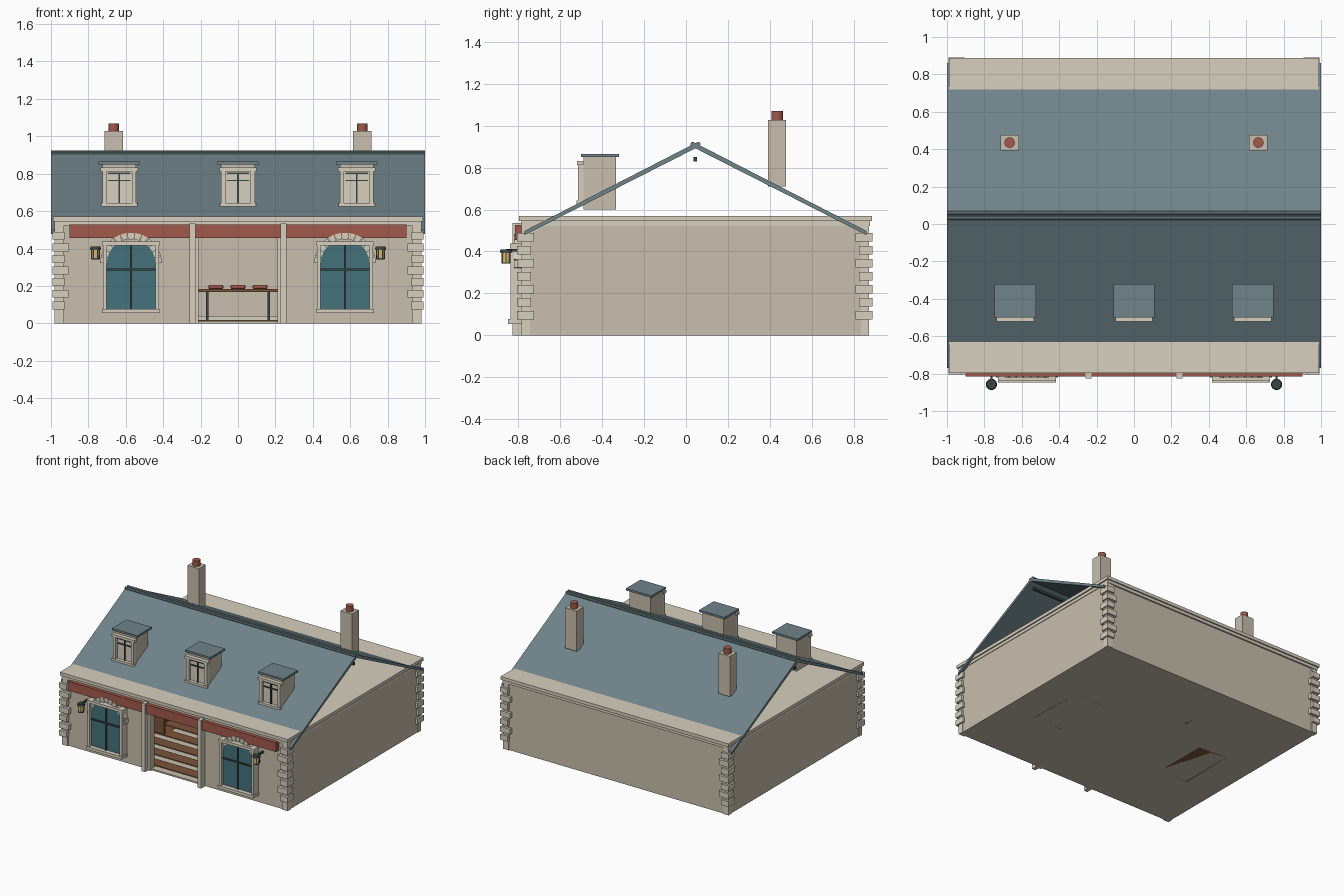
import bpy, bmesh, math
from mathutils import Matrix, Vector

if "Cube" in bpy.data.objects:
    bpy.data.objects.remove(bpy.data.objects["Cube"])

def material(name, rgb):
    m = bpy.data.materials.new(name)
    m.diffuse_color = (*rgb, 1)
    m.use_nodes = True
    m.node_tree.nodes["Principled BSDF"].inputs["Base Color"].default_value = m.diffuse_color
    return m

STONE = material("stone", (0.58, 0.52, 0.42))
TRIM = material("trim", (0.68, 0.63, 0.52))
SLATE = material("slate", (0.16, 0.23, 0.25))
RED = material("red", (0.36, 0.10, 0.07))
GLASS = material("glass", (0.06, 0.17, 0.20))
DARK = material("dark_metal", (0.04, 0.06, 0.06))
WOOD = material("wood", (0.20, 0.09, 0.04))
GOLD = material("lamp_glow", (0.75, 0.50, 0.16))

def finish(name, bm, mat):
    bmesh.ops.recalc_face_normals(bm, faces=bm.faces)
    me = bpy.data.meshes.new(name)
    bm.to_mesh(me)
    bm.free()
    me.materials.append(mat)
    ob = bpy.data.objects.new(name, me)
    bpy.context.collection.objects.link(ob)
    return ob

def add_box(bm, x0, x1, y0, y1, z0, z1):
    m = Matrix.Translation(((x0 + x1) / 2, (y0 + y1) / 2, (z0 + z1) / 2))
    bmesh.ops.create_cube(bm, size=1, matrix=m @ Matrix.Diagonal((x1 - x0, y1 - y0, z1 - z0, 1)))

def boxes(name, mat, *dims):
    bm = bmesh.new()
    for d in dims:
        add_box(bm, *d)
    return finish(name, bm, mat)

def cylinder(name, mat, r0, r1, depth, centre, axis='Z', sides=16):
    bm = bmesh.new()
    rot = {'Z': Matrix(), 'X': Matrix.Rotation(math.pi / 2, 4, 'Y'), 'Y': Matrix.Rotation(math.pi / 2, 4, 'X')}[axis]
    bmesh.ops.create_cone(bm, cap_ends=True, segments=sides, radius1=r0, radius2=r1, depth=depth,
                          matrix=Matrix.Translation(centre) @ rot)
    return finish(name, bm, mat)

def extrude_profile(name, mat, pts, vec):
    bm = bmesh.new()
    f = bm.faces.new([bm.verts.new(p) for p in pts])
    ext = bmesh.ops.extrude_face_region(bm, geom=[f])
    bmesh.ops.translate(bm, vec=vec, verts=[g for g in ext['geom'] if isinstance(g, bmesh.types.BMVert)])
    return finish(name, bm, mat)

F, B, W = -0.775, 0.865, 0.975   # front, back and side wall faces
T = 0.04

# Hollow shell with an open shop front
boxes("walls", STONE,
      (-W, W, F, B, 0, 0.012),
      (-W, W, B - T, B, 0.012, 0.525),
      (-W, -W + T, F, B - T, 0.012, 0.525), (W - T, W, F, B - T, 0.012, 0.525),
      (-W + T, -0.21, F, F + T, 0.012, 0.525), (0.21, W - T, F, F + T, 0.012, 0.525),
      (-0.21, 0.21, F, F + T, 0.455, 0.525))

# Cornice slab in two steps
boxes("cornice", TRIM, (-0.98, 0.98, -0.787, 0.877, 0.522, 0.545), (-0.99, 0.99, -0.797, 0.887, 0.545, 0.57))

# Corner quoins, alternating long and short
bm = bmesh.new()
for sx in (-1, 1):
    for front in (True, False):
        for i in range(7):
            lx, ly = (0.085, 0.065) if i % 2 else (0.065, 0.08)
            xa, xb = sorted((sx * 0.992, sx * (0.992 - lx)))
            ya, yb = (-0.805, -0.805 + ly) if front else (0.889 - ly, 0.889)
            z = 0.075 + i * 0.062
            add_box(bm, xa, xb, ya, yb, z, z + 0.042)
        xa, xb = sorted((sx * 0.98, sx * 0.93))
        ya, yb = (-0.785, -0.745) if front else (0.835, 0.872)
        add_box(bm, xa, xb, ya, yb, 0, 0.522)
finish("corner_quoins", bm, TRIM)

# Thin roof slopes with open gables
for name, ye in (("roof_front", -0.77), ("roof_back", 0.86)):
    extrude_profile(name, SLATE, [(-1, ye, 0.478), (-1, 0.045, 0.892), (-1, 0.045, 0.917), (-1, ye, 0.498)],
                    Vector((2, 0, 0)))
for y in (0.032, 0.058):
    cylinder("ridge_roll", SLATE, 0.011, 0.011, 2, (0, y, 0.912), 'X', 8)
boxes("ridge_beam", DARK, (-0.98, 0.98, 0.035, 0.053, 0.83, 0.85))

# Chimneys
for s in (-1, 1):
    x = s * 0.665
    boxes("chimney", STONE, (x - 0.05, x + 0.05, 0.392, 0.477, 0.71, 1.027))
    cylinder("chimney_pot", RED, 0.028, 0.028, 0.045, (x, 0.435, 1.047))

# Dormers
for x in (-0.635, 0, 0.635):
    boxes("dormer_body", STONE, (x - 0.09, x + 0.09, -0.49, -0.335, 0.60, 0.85))
    boxes("dormer_roof", SLATE, (x - 0.11, x + 0.11, -0.50, -0.32, 0.85, 0.866))
    boxes("dormer_frame", TRIM,
          (x - 0.09, x - 0.067, -0.515, -0.488, 0.64, 0.812), (x + 0.067, x + 0.09, -0.515, -0.488, 0.64, 0.812),
          (x - 0.1, x + 0.1, -0.52, -0.488, 0.812, 0.832), (x - 0.097, x + 0.097, -0.522, -0.488, 0.625, 0.642))
    boxes("dormer_pane", TRIM, (x - 0.067, x + 0.067, -0.495, -0.488, 0.642, 0.812))
    boxes("dormer_bars", DARK, (x - 0.005, x + 0.005, -0.503, -0.494, 0.642, 0.805),
          (x - 0.06, x + 0.06, -0.503, -0.494, 0.76, 0.767),
          (x - 0.06, x + 0.06, -0.503, -0.494, 0.798, 0.806))

# Shop front sign board and pilasters
boxes("sign_board", RED, (-0.9, 0.9, -0.815, F, 0.455, 0.527))
boxes("pilasters", TRIM, *[(s * 0.243 - 0.015, s * 0.243 + 0.015, -0.827, F + 0.01, 0, 0.535) for s in (-1, 1)])
boxes("opening_jambs", TRIM, *[(s * 0.219 - 0.009, s * 0.219 + 0.009, -0.79, F + T, 0, 0.455) for s in (-1, 1)])

# Ground floor windows with stone arches
for s in (-1, 1):
    x = s * 0.572
    boxes("window_pane", GLASS, (x - 0.135, x + 0.135, -0.815, F, 0.075, 0.425))
    boxes("window_frame", TRIM,
          (x - 0.15, x - 0.13, -0.837, F, 0.07, 0.42), (x + 0.13, x + 0.15, -0.837, F, 0.07, 0.42),
          (x - 0.155, x + 0.155, -0.84, F, 0.417, 0.438), (x - 0.155, x + 0.155, -0.848, F, 0.055, 0.077))
    boxes("window_bars", DARK, (x - 0.005, x + 0.005, -0.824, -0.81, 0.077, 0.417),
          (x - 0.13, x + 0.13, -0.824, -0.81, 0.283, 0.293))
    n = 13
    for i in range(n):
        a0, a1 = math.pi * (i + 0.06) / n, math.pi * (i + 0.94) / n
        pts = [(x + r * math.cos(a), F, 0.32 + r * math.sin(a))
               for r, a in ((0.13, a0), (0.165, a0), (0.165, a1), (0.13, a1))]
        extrude_profile("arch_stone", TRIM, pts, Vector((0, -0.045, 0)))

# Wall lanterns
for s in (-1, 1):
    x, y = s * 0.762, -0.858
    boxes("lantern_bracket", DARK, (x - 0.006, x + 0.006, y, F, 0.40, 0.412))
    cylinder("lantern_cap", DARK, 0.03, 0.026, 0.014, (x, y, 0.403))
    cylinder("lantern_body", GOLD, 0.02, 0.022, 0.05, (x, y, 0.371), sides=12)
    cylinder("lantern_base", DARK, 0.022, 0.022, 0.006, (x, y, 0.345))
    boxes("lantern_ribs", DARK, *[(x + 0.022 * math.cos(a) - 0.002, x + 0.022 * math.cos(a) + 0.002,
                                   y + 0.022 * math.sin(a) - 0.002, y + 0.022 * math.sin(a) + 0.002, 0.345, 0.40)
                                  for a in [k * math.pi / 3 for k in range(6)]])

# Interior plank floor
boxes("floor_planks", WOOD, *[(-0.93, 0.93, -0.72 + i * 0.15, -0.63 + i * 0.15, 0.012, 0.018) for i in range(10)])
boxes("back_skirting", TRIM, (-0.93, 0.93, B - T - 0.02, B - T, 0.012, 0.04))

# Interior bookcases, open toward the middle
for s in (-1, 1):
    def span(a, b):
        return sorted((s * a, s * b))
    bm = bmesh.new()
    add_box(bm, *span(0.70, 0.72), -0.26, 0.19, 0, 0.42)
    for y in (-0.26, 0.175):
        add_box(bm, *span(0.46, 0.70), y, y + 0.015, 0, 0.42)
    for z in (0, 0.10, 0.20, 0.30, 0.405):
        add_box(bm, *span(0.46, 0.70), -0.245, 0.175, z, z + 0.015)
    finish("bookcase", bm, WOOD)

# Long table at the back with three cushions
boxes("table_top", WOOD, (-0.22, 0.22, 0.36, 0.54, 0.167, 0.183))
boxes("table_legs", DARK, (-0.172, -0.158, 0.37, 0.53, 0, 0.167), (0.158, 0.172, 0.37, 0.53, 0, 0.167))
for x in (-0.118, 0, 0.118):
    ob = boxes("table_cushion", RED, (x - 0.04, x + 0.04, 0.41, 0.49, 0.183, 0.206))
    bev = ob.modifiers.new("round", 'BEVEL')
    bev.width, bev.segments = 0.008, 2
